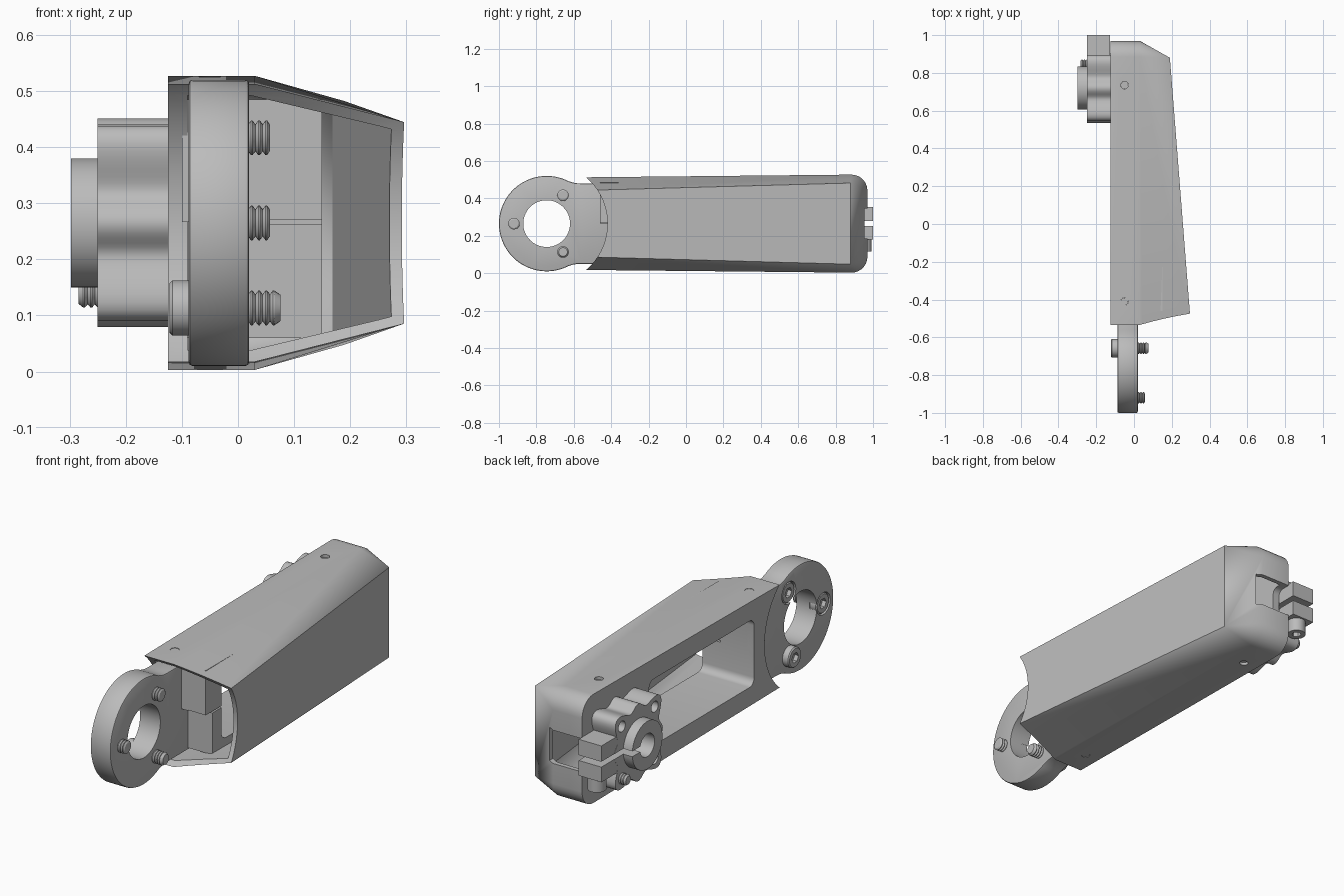
import bpy, bmesh
from math import sin, cos, pi, radians, sqrt
from mathutils import Vector, Matrix

old = bpy.data.objects.get("Cube")
if old:
    bpy.data.objects.remove(old, do_unlink=True)

grey = bpy.data.materials.new("machined grey")
grey.use_nodes = True
grey.diffuse_color = (0.5, 0.5, 0.5, 1)
grey.node_tree.nodes["Principled BSDF"].inputs["Base Color"].default_value = (0.5, 0.5, 0.5, 1)

MID = 0.265            # height of the long axis
RING_Y, HUB_Y = -0.745, 0.72


def finish(name, bm):
    bmesh.ops.recalc_face_normals(bm, faces=bm.faces)
    mesh = bpy.data.meshes.new(name)
    bm.to_mesh(mesh)
    bm.free()
    mesh.materials.append(grey)
    ob = bpy.data.objects.new(name, mesh)
    bpy.context.collection.objects.link(ob)
    return ob


def activate(ob):
    bpy.ops.object.select_all(action='DESELECT')
    ob.select_set(True)
    bpy.context.view_layer.objects.active = ob


def smooth(ob):
    activate(ob)
    bpy.ops.object.shade_smooth_by_angle(angle=radians(32))


def combine(ob, others, operation='DIFFERENCE'):
    for other in others:
        activate(ob)
        mod = ob.modifiers.new("cut", 'BOOLEAN')
        mod.operation, mod.solver, mod.object = operation, 'EXACT', other
        bpy.ops.object.modifier_apply(modifier=mod.name)
        bpy.data.objects.remove(other, do_unlink=True)
    return ob


def prism(name, outline, x0, x1):
    """Extrude a (y, z) outline along x."""
    bm = bmesh.new()
    a = [bm.verts.new((x0, y, z)) for y, z in outline]
    b = [bm.verts.new((x1, y, z)) for y, z in outline]
    bm.faces.new(a)
    bm.faces.new(b[::-1])
    for i in range(len(a)):
        j = (i + 1) % len(a)
        bm.faces.new((a[i], b[i], b[j], a[j]))
    return finish(name, bm)


def box(name, x0, x1, y0, y1, z0, z1):
    return prism(name, [(y0, z0), (y1, z0), (y1, z1), (y0, z1)], x0, x1)


def circle(y, z, r, n=48):
    return [(y + r * cos(2 * pi * i / n), z + r * sin(2 * pi * i / n)) for i in range(n)]


def rounded(y0, y1, z0, z1, r, n=6):
    pts = []
    for k, (cy, cz) in enumerate([(y1 - r, z1 - r), (y0 + r, z1 - r), (y0 + r, z0 + r), (y1 - r, z0 + r)]):
        for i in range(n + 1):
            a = pi / 2 * (k + i / n)
            pts.append((cy + r * cos(a), cz + r * sin(a)))
    return pts


def upright(name, x, y, r, z0, z1, n=20):
    bm = bmesh.new()
    bmesh.ops.create_cone(bm, cap_ends=True, segments=n, radius1=r, radius2=r, depth=z1 - z0,
                          matrix=Matrix.Translation((x, y, (z0 + z1) / 2)))
    return finish(name, bm)


def lathe(name, profile, y, z, n=24):
    """Revolve (x, radius) pairs about an axis along x."""
    bm = bmesh.new()
    rings = [[bm.verts.new((x, py, pz)) for py, pz in circle(y, z, r, n)] for x, r in profile]
    for a, b in zip(rings, rings[1:]):
        for i in range(n):
            j = (i + 1) % n
            bm.faces.new((a[i], a[j], b[j], b[i]))
    bm.faces.new(rings[0])
    bm.faces.new(rings[-1])
    return finish(name, bm)


def thread(x0, x1, r, pitch=0.013):
    pts = []
    turns = round((x1 - x0) / pitch)
    for i in range(turns):
        x = x0 + i * pitch
        pts += [(x, r * 0.78), (x + pitch * 0.4, r), (x + pitch * 0.6, r)]
    return pts + [(x1, r * 0.75)]


def housing_hull(name, t, left, front):
    """Tapered body with rounded rear corners, inset by wall thickness t."""
    pts = []
    for side in (1, -1):
        for x in (left, 0.03 - t * 0.3):
            pts.append((x, front, MID + side * (0.247 - t)))
            r = 0.085
            for i in range(8):
                a = pi / 2 * i / 7
                pts.append((x, 0.97 - t - r + r * sin(a), MID + side * (0.262 - t - r + r * cos(a))))
        pts.append((0.19 - t - 0.0784 * (front - 0.88), front, MID + side * (0.176 - t * 0.7)))
        pts.append((0.19 - t, 0.88 - t * 0.5, MID + side * (0.217 - t * 0.7)))
    bm = bmesh.new()
    for p in pts:
        bm.verts.new(p)
    res = bmesh.ops.convex_hull(bm, input=bm.verts)
    loose = [g for g in res["geom_interior"] if isinstance(g, bmesh.types.BMVert)]
    bmesh.ops.delete(bm, geom=loose, context='VERTS')
    bmesh.ops.dissolve_limit(bm, angle_limit=radians(0.3), verts=bm.verts, edges=bm.edges)
    return finish(name, bm)


def window():
    return prism("window_cutter", rounded(-0.34, 0.46, 0.105, 0.425, 0.035), -0.3, 0.16)


# Hollow housing with scooped front, side window, rear notch and pin holes
housing = housing_hull("housing", 0, -0.125, -0.6)
cuts = [housing_hull("cavity", 0.022, -0.09, -0.7),
        prism("scoop", circle(RING_Y, MID, 0.325, 96), -0.4, 0.5),
        window(),
        prism("notch", rounded(0.9, 1.1, 0.185, 0.345, 0.03), -0.3, 0.06)]
for y in (-0.41, 0.735):
    for z in (0.0, 0.53):
        cuts.append(upright("pin_hole", -0.05, y, 0.02, z - 0.06, z + 0.06))
smooth(combine(housing, cuts))
for y in (-0.41, 0.735):
    for side in (1, -1):
        z = MID + side * 0.235
        smooth(upright("pin", -0.05, y, 0.0195, z - 0.012, z + 0.012))

# Inner frame around the window, stepped at the front
frame = box("inner_frame", -0.1, 0.15, -0.46, 0.54, 0.06, 0.485)
combine(frame, [window(),
                box("step", -0.2, 0.3, -0.6, -0.41, 0.0, 0.267),
                box("slit", 0.055, 0.3, -0.6, -0.3, 0.262, 0.27)])
smooth(frame)

# Ring plate with neck
outline = []
first = radians(63)
for i in range(61):
    a = first + (2 * pi - 2 * first) * i / 60
    outline.append((RING_Y + 0.255 * cos(a), MID + 0.255 * sin(a)))
neck = [(-0.605, 0.2195), (-0.585, 0.216), (-0.56, 0.215), (-0.36, 0.215)]
outline += [(y, MID - h) for y, h in neck] + [(y, MID + h) for y, h in reversed(neck)]
plate = prism("ring_plate", outline, -0.088, 0.02)
activate(plate)
bev = plate.modifiers.new("edge", 'BEVEL')
bev.width, bev.segments, bev.limit_method, bev.angle_limit = 0.007, 2, 'ANGLE', radians(50)
bpy.ops.object.modifier_apply(modifier="edge")
spots = [(RING_Y + 0.175 * cos(a), MID + 0.175 * sin(a)) for a in (pi, pi / 3, -pi / 3)]
combine(plate, [prism("bore", circle(RING_Y, MID, 0.125, 64), -0.3, 0.3)]
        + [prism("counterbore", circle(y, z, 0.053), -0.2, -0.05) for y, z in spots[:2]])
smooth(plate)

# Ring screws: two sunk flush, one standing proud
for i, (y, z) in enumerate(spots):
    head, tip = ((-0.122, 0.076) if i == 2 else (-0.086, 0.057))
    screw = lathe("ring_screw", [(head, 0.044), (head + 0.005, 0.049), (head + 0.04, 0.049),
                                 (head + 0.041, 0.025)] + thread(0.005, tip, 0.031), y, z)
    combine(screw, [prism("socket", circle(y, z, 0.025, 6), head - 0.02, head + 0.02)])
    smooth(screw)

# Lobed clamp with raised hub and split jaws
lobes = []
for i in range(120):
    a = 2 * pi * i / 120
    r = 0.19 - 0.024 * cos(4 * a) + 0.02 * cos(8 * a)
    lobes.append((HUB_Y + r * cos(a), MID + r * sin(a)))
clamp = prism("shaft_clamp", lobes, -0.25, -0.124)
combine(clamp, [box("jaws", -0.249, -0.128, 0.84, 1.0, 0.18, 0.355),
                prism("hub", circle(HUB_Y, MID, 0.115, 64), -0.298, -0.15)], 'UNION')
corners = [(HUB_Y + 0.125 * sy, MID + 0.125 * sz) for sy in (1, -1) for sz in (1, -1)]
combine(clamp, [prism("shaft_hole", circle(HUB_Y, MID, 0.055), -0.4, -0.13),
                box("split", -0.4, -0.1, HUB_Y, 1.1, 0.253, 0.279)]
        + [prism("bolt_hole", circle(y, z, 0.026, 24), -0.4, -0.16) for y, z in corners])
smooth(clamp)

# Clamp fasteners
smooth(lathe("clamp_screw", [(-0.16, 0.026)] + [(-x, r) for x, r in thread(0.19, 0.284, 0.026)],
             corners[1][0], corners[1][1]))
pinch = upright("pinch_screw", -0.19, 0.95, 0.042, 0.115, 0.185, 24)
combine(pinch, [upright("pinch_socket", -0.19, 0.95, 0.022, 0.08, 0.14, 6)])
smooth(pinch)
